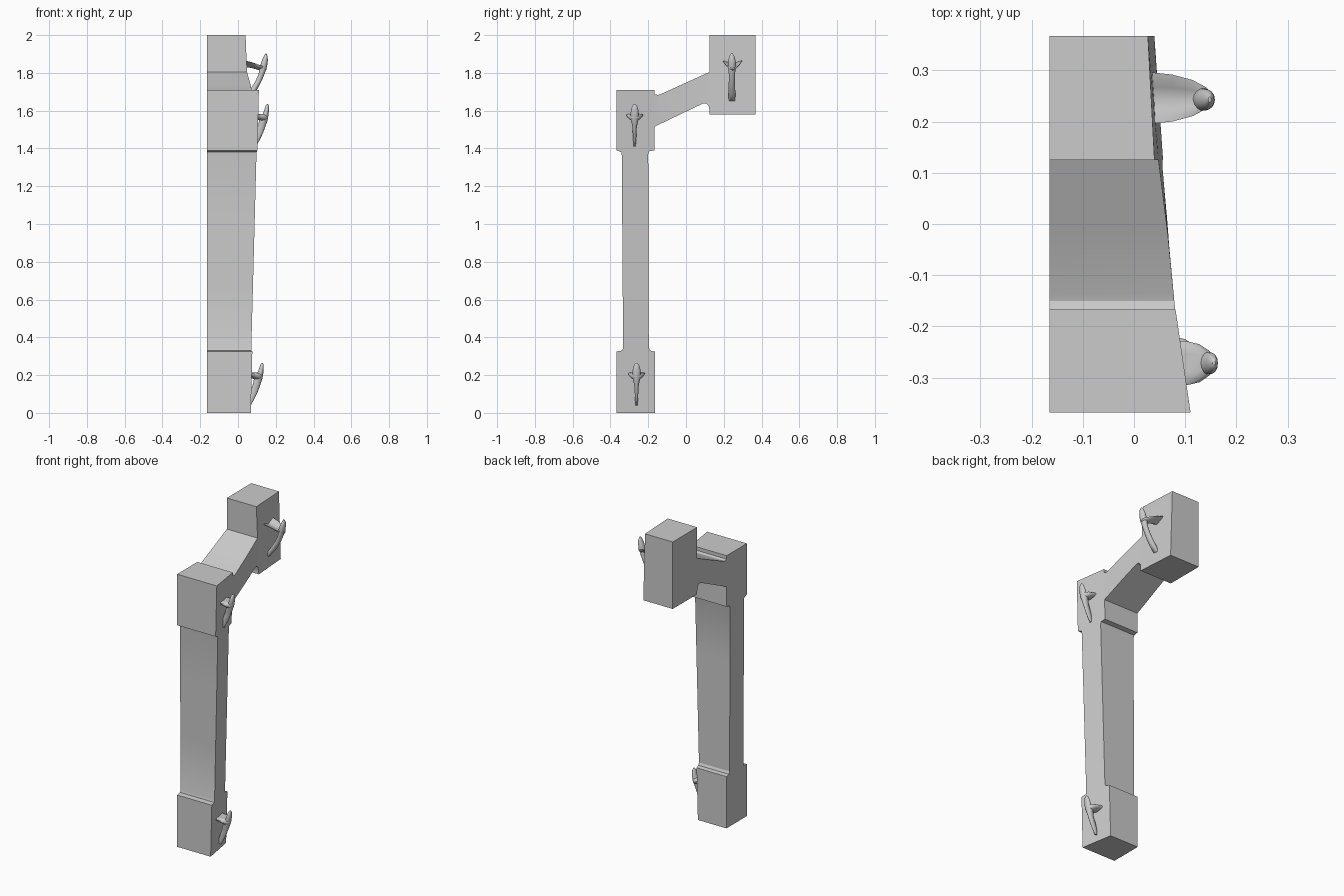
import bpy, bmesh
from math import cos, sin, pi
from mathutils import Vector

if "Cube" in bpy.data.objects:
    bpy.data.objects.remove(bpy.data.objects["Cube"], do_unlink=True)

grey = bpy.data.materials.new("plain_grey")
grey.use_nodes = True
grey.diffuse_color = (0.6, 0.6, 0.6, 1)
grey.node_tree.nodes["Principled BSDF"].inputs["Base Color"].default_value = (0.6, 0.6, 0.6, 1)


def finish(name, bm, angle):
    bmesh.ops.recalc_face_normals(bm, faces=bm.faces)
    mesh = bpy.data.meshes.new(name)
    bm.to_mesh(mesh)
    bm.free()
    mesh.materials.append(grey)
    obj = bpy.data.objects.new(name, mesh)
    bpy.context.collection.objects.link(obj)
    bpy.ops.object.select_all(action='DESELECT')
    obj.select_set(True)
    bpy.context.view_layer.objects.active = obj
    bpy.ops.object.shade_smooth_by_angle(angle=angle)
    return obj


def wall_x(y, z):
    """Leaning, gently twisted side wall, blended between four stations in y."""
    stations = [(-0.37, 0.068 + 0.025 * z), (-0.165, 0.033 + 0.028 * z),
                (0.125, 0.05 - 0.04 * (z - 1.75)), (0.37, 0.033 - 0.03 * (z - 1.8))]
    for (y0, a), (y1, b) in zip(stations, stations[1:]):
        if y <= y1 or y1 == 0.37:
            return a + (b - a) * (y - y0) / (y1 - y0)


# Post: side profile (y, z) pushed across in x, then fitted to the leaning wall
profile = [(-0.368, 0), (-0.165, 0), (-0.165, 0.325), (-0.19, 0.33), (-0.197, 0.345),
           (-0.2, 1.37), (-0.195, 1.385), (-0.167, 1.39), (-0.167, 1.515),
           (0.09, 1.638), (0.108, 1.638), (0.12, 1.625), (0.125, 1.6), (0.125, 1.58),
           (0.367, 1.58), (0.367, 2), (0.125, 2), (0.125, 1.805),
           (-0.135, 1.687), (-0.15, 1.683), (-0.167, 1.688), (-0.167, 1.71),
           (-0.368, 1.71), (-0.368, 1.39), (-0.342, 1.38), (-0.34, 1.365),
           (-0.333, 0.345), (-0.338, 0.33), (-0.368, 0.325)]
bm = bmesh.new()
flat = bm.faces.new([bm.verts.new((-0.165, y, z)) for y, z in profile])
ext = bmesh.ops.extrude_face_region(bm, geom=[flat])
for v in ext["geom"]:
    if isinstance(v, bmesh.types.BMVert):
        v.co.x = 0.2
if not flat.is_valid or len(bm.faces) == len(profile) + 1:
    rim = [e for e in bm.edges if e.is_boundary]
    bmesh.ops.holes_fill(bm, edges=rim, sides=0)
bmesh.ops.triangulate(bm, faces=[f for f in bm.faces if len(f.verts) > 4])
cuts = [(1, y) for y in (-0.166, -0.02, 0.124)]
cuts += [(2, z) for z in (0.33, 0.68, 1.03, 1.385, 1.6, 1.8)]
for axis, value in cuts:
    co, no = Vector(), Vector()
    co[axis], no[axis] = value, 1
    bmesh.ops.bisect_plane(bm, geom=bm.verts[:] + bm.edges[:] + bm.faces[:],
                           plane_co=co, plane_no=no)
for v in bm.verts:
    if v.co.x > 0.1:
        v.co.x = wall_x(v.co.y, v.co.z)
finish("post", bm, 0.35)


def loft(name, rings, along_x, fold=0, y=0, dx=0, dz=0, sides=14):
    """Oval rings (x, z, half depth, half width), joined in order and capped."""
    bm = bmesh.new()
    loops = []
    for x, z, depth, width in rings:
        loop = []
        for i in range(sides):
            t = 2 * pi * i / sides
            off, side = depth * cos(t), width * sin(t)
            p = (x, y + side, z + off + fold * abs(side)) if along_x else (x + off, y + side, z)
            loop.append(bm.verts.new((p[0] + dx, p[1], p[2] + dz)))
        loops.append(loop)
    for a, b in zip(loops, loops[1:]):
        for i in range(sides):
            j = (i + 1) % sides
            bm.faces.new((a[i], a[j], b[j], b[i]))
    bm.faces.new(loops[0])
    bm.faces.new(loops[-1])
    return finish(name, bm, 0.9)


# Small hooks: curved tongue with a rounded tip, held by a collar
small_tongue = [(0.06, 0.04, 0.008, 0.005), (0.07, 0.075, 0.017, 0.008),
                (0.084, 0.11, 0.02, 0.01), (0.097, 0.145, 0.02, 0.012),
                (0.107, 0.18, 0.022, 0.02), (0.118, 0.21, 0.016, 0.022),
                (0.124, 0.235, 0.012, 0.02), (0.127, 0.255, 0.009, 0.013),
                (0.128, 0.265, 0.003, 0.004)]
small_collar = [(0.04, 0.2, 0.012, 0.045), (0.075, 0.197, 0.014, 0.044),
                (0.1, 0.192, 0.02, 0.038), (0.12, 0.19, 0.018, 0.024),
                (0.13, 0.192, 0.006, 0.01)]
for level, y, dx, dz in (("lower", -0.262, 0, 0), ("middle", -0.272, 0.028, 1.37)):
    loft(level + "_hook_tongue", small_tongue, False, 0, y, dx, dz)
    loft(level + "_hook_collar", small_collar, True, 0.2, y, dx, dz)

# Top hook: long curved tongue with a thin folded shelf reaching to the wall
top_tongue = [(0.04, 1.65, 0.012, 0.016), (0.06, 1.68, 0.018, 0.019),
              (0.085, 1.715, 0.018, 0.018), (0.108, 1.755, 0.016, 0.017),
              (0.125, 1.795, 0.016, 0.017), (0.135, 1.835, 0.019, 0.022),
              (0.142, 1.865, 0.016, 0.02), (0.147, 1.888, 0.01, 0.014),
              (0.148, 1.902, 0.003, 0.005)]
top_shelf = [(0.03, 1.84, 0.007, 0.052), (0.075, 1.832, 0.007, 0.047),
             (0.115, 1.822, 0.009, 0.036), (0.14, 1.818, 0.01, 0.022),
             (0.152, 1.82, 0.004, 0.01)]
loft("top_hook_tongue", top_tongue, False, y=0.243)
loft("top_hook_shelf", top_shelf, True, 0.5, y=0.246)
